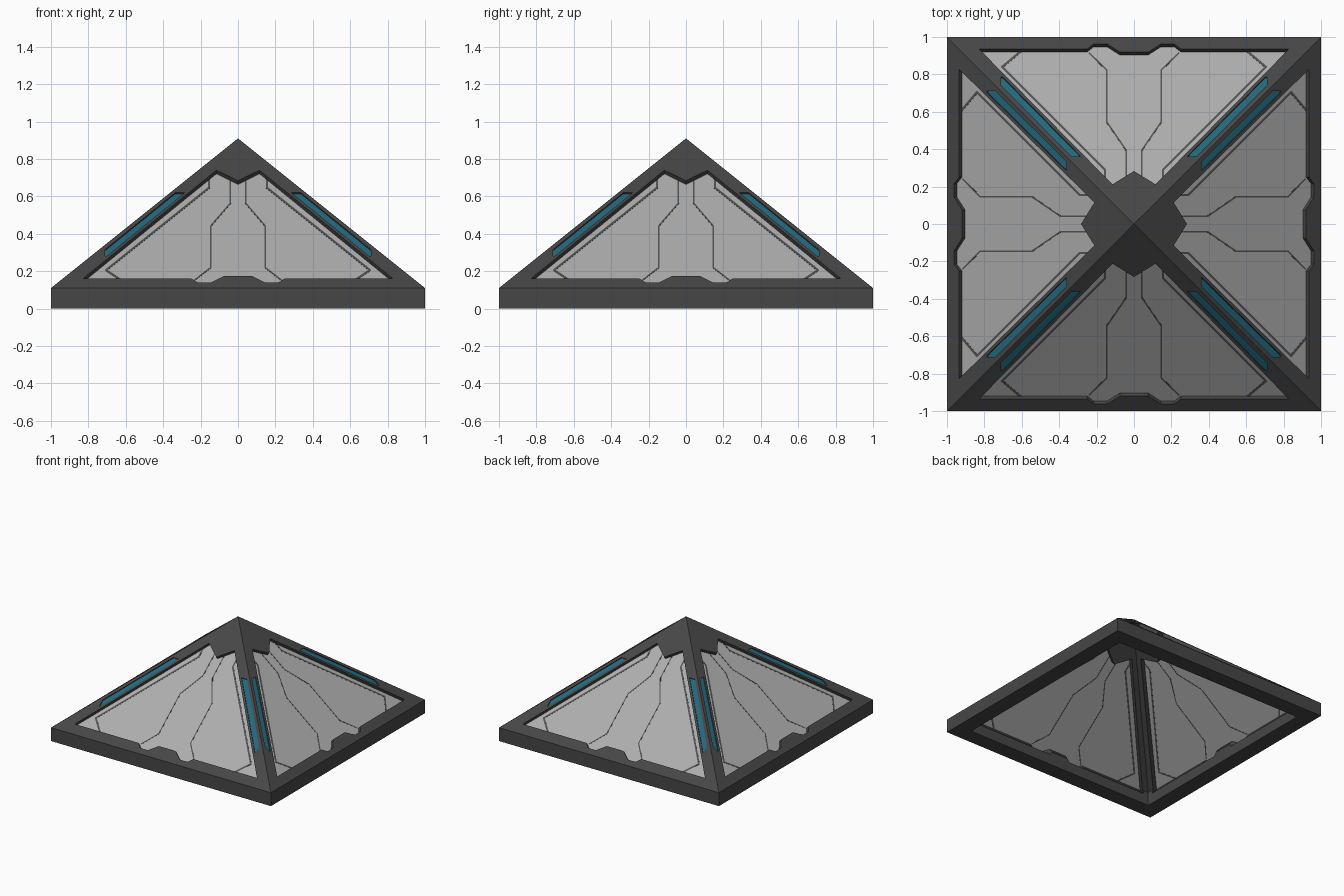
import bpy, bmesh, math
from mathutils import Vector, Matrix

if "Cube" in bpy.data.objects:
    bpy.data.objects.remove(bpy.data.objects["Cube"])

APEX, SLOPE, EAVE = 0.91, 0.8, 0.11
NORMAL = Vector((0, -SLOPE, 1)).normalized()


def material(name, rgb):
    m = bpy.data.materials.new(name)
    m.diffuse_color = (*rgb, 1)
    m.use_nodes = True
    m.node_tree.nodes["Principled BSDF"].inputs["Base Color"].default_value = m.diffuse_color
    return m


DARK = material("dark_frame", (0.062, 0.062, 0.062))
GREY = material("light_panel", (0.42, 0.42, 0.42))
LINE = material("seam_grey", (0.085, 0.085, 0.085))
TEAL = material("teal_light", (0.016, 0.14, 0.205))


def on_slope(x, t, d):
    """Point on the front slope: t is distance out from the centre, d is depth below the surface."""
    return Vector((x, -t, APEX - SLOPE * t)) - NORMAL * d


def add_prism(bm, outline, d0, d1, turn=0):
    """Extrude an (x, t) outline through the slope, turned to one of the four sides."""
    rot = Matrix.Rotation(turn * math.pi / 2, 3, 'Z')
    top = [bm.verts.new(rot @ on_slope(x, t, d0)) for x, t in outline]
    low = [bm.verts.new(rot @ on_slope(x, t, d1)) for x, t in outline]
    n = len(top)
    bm.faces.new(top)
    bm.faces.new(low[::-1])
    for i in range(n):
        j = (i + 1) % n
        bm.faces.new((top[i], low[i], low[j], top[j]))


def add_pyramid(bm, half, z0, eave, apex):
    """Square block with a pyramid on top."""
    sq = [(-1, -1), (1, -1), (1, 1), (-1, 1)]
    low = [bm.verts.new((x * half, y * half, z0)) for x, y in sq]
    top = [bm.verts.new((x * half, y * half, eave)) for x, y in sq]
    tip = bm.verts.new((0, 0, apex))
    bm.faces.new(low[::-1])
    for i in range(4):
        j = (i + 1) % 4
        bm.faces.new((low[i], low[j], top[j], top[i]))
        bm.faces.new((top[i], top[j], tip))


def finish(bm, name, mat):
    bmesh.ops.recalc_face_normals(bm, faces=bm.faces)
    me = bpy.data.meshes.new(name)
    bm.to_mesh(me)
    bm.free()
    me.materials.append(mat)
    ob = bpy.data.objects.new(name, me)
    bpy.context.collection.objects.link(ob)
    return ob


def mirror(points):
    return [(-x, t) for x, t in points]


def ribbon(bm, path, width, turn):
    """Thin line following an (x, t) path, showing on both sides of the panel."""
    for a, b in zip(path, path[1:]):
        a, b = Vector(a), Vector(b)
        u = (b - a).normalized()
        s = Vector((-u.y, u.x)) * width / 2
        e = u * width * 0.3
        add_prism(bm, [a - e + s, a - e - s, b + e - s, b + e + s], 0.024, 0.032, turn)


# Window outline, light strip outline and seam paths on one slope
half = [(0.115, 0.212), (0.828, 0.936), (0.25, 0.936), (0.215, 0.963),
        (0.145, 0.963), (0.075, 0.919)]
window = [(0, 0.283)] + half + mirror(half)[::-1]
strip = [(0.285, 0.362), (0.335, 0.362), (0.71, 0.742), (0.71, 0.785), (0.703, 0.787)]
border = [(0.155, 0.255), (0.155, 0.305), (0.705, 0.855), (0.61, 0.935)]
middle = [(0.042, 0.26), (0.042, 0.41), (0.145, 0.56), (0.145, 0.838), (0.24, 0.93)]

# Frame: solid roof block, hollowed, with windows and light pockets cut out
bm = bmesh.new()
add_pyramid(bm, 1.0, 0, EAVE, APEX)
frame = finish(bm, "roof_frame", DARK)

bm = bmesh.new()
cav_apex = APEX - 0.08 / NORMAL.z
add_pyramid(bm, 0.87, -0.1, cav_apex - SLOPE * 0.87, cav_apex)
cavity = finish(bm, "cavity_cutter", DARK)

bm = bmesh.new()
for k in range(4):
    add_prism(bm, window, -0.05, 0.1, k)
    for s in (strip, mirror(strip)):
        add_prism(bm, s, -0.05, 0.014, k)
openings = finish(bm, "opening_cutter", DARK)

for cutter in (cavity, openings):
    cutter.hide_render = True
    mod = frame.modifiers.new("cut", 'BOOLEAN')
    mod.operation = 'DIFFERENCE'
    mod.solver = 'EXACT'
    mod.object = cutter
dg = bpy.context.evaluated_depsgraph_get()
cut_mesh = bpy.data.meshes.new_from_object(frame.evaluated_get(dg))
frame.modifiers.clear()
frame.data = cut_mesh
for cutter in (cavity, openings):
    bpy.data.objects.remove(cutter)

# Panels, seams and lights on the four sides
for k, side in enumerate(("front", "right", "back", "left")):
    bm = bmesh.new()
    add_prism(bm, window, 0.025, 0.031, k)
    finish(bm, side + "_panel", GREY)

    bm = bmesh.new()
    for flip in (list, mirror):
        ribbon(bm, flip(border), 0.012, k)
        ribbon(bm, flip(middle), 0.008, k)
    finish(bm, side + "_seams", LINE)

    bm = bmesh.new()
    for s in (strip, mirror(strip)):
        add_prism(bm, s, 0.008, 0.0145, k)
    finish(bm, side + "_light_strips", TEAL)
